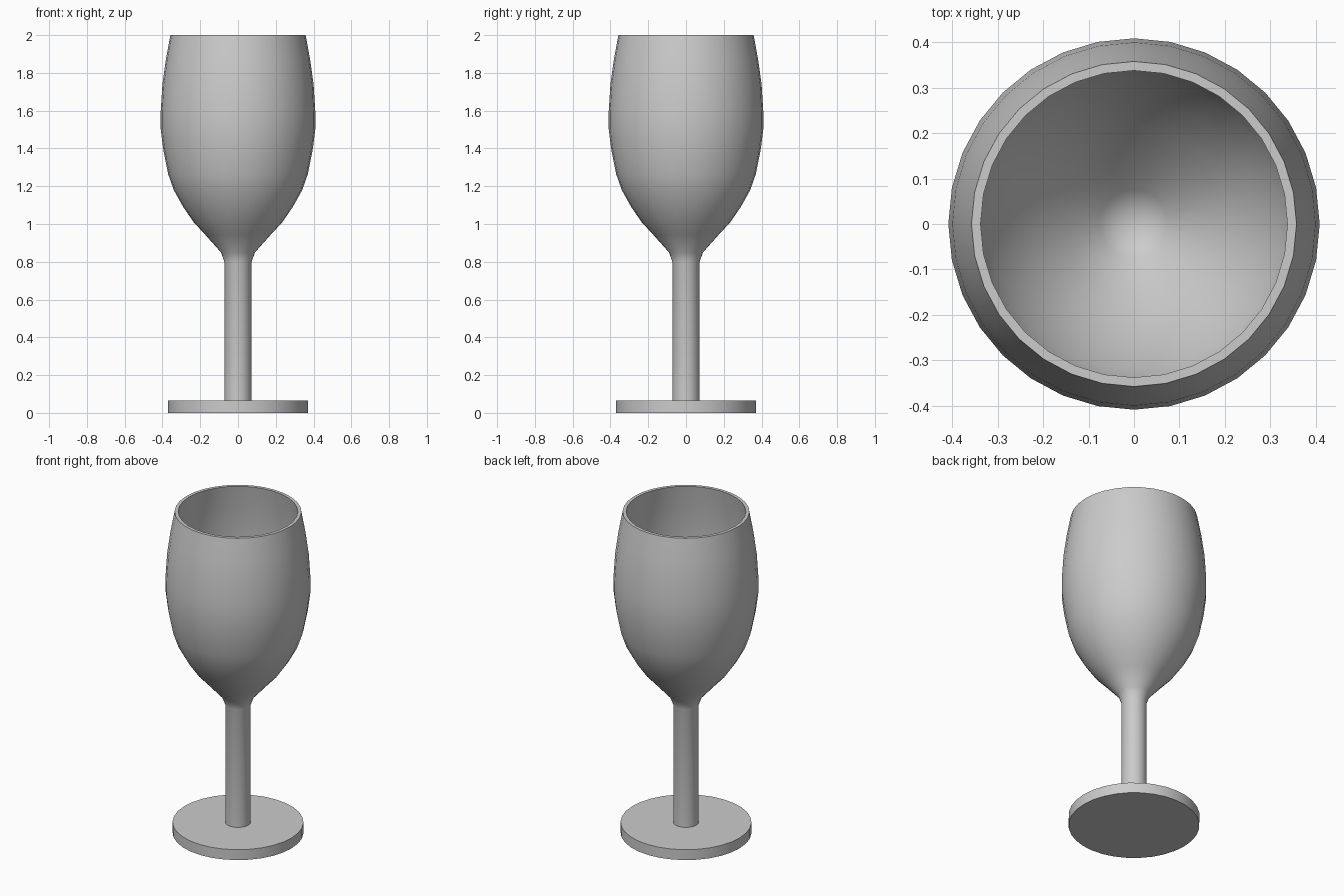
import bpy, bmesh, math

if "Cube" in bpy.data.objects:
    bpy.data.objects.remove(bpy.data.objects["Cube"], do_unlink=True)

SEGMENTS = 32

grey = bpy.data.materials.new("plain_grey")
grey.use_nodes = True
colour = (0.6, 0.6, 0.6, 1)
grey.diffuse_color = colour
grey.node_tree.nodes["Principled BSDF"].inputs["Base Color"].default_value = colour


def lathe(name, profile):
    """Turn a (radius, height) profile around z; open ends become flat caps."""
    bm = bmesh.new()
    rings = []
    for r, z in profile:
        angles = [2 * math.pi * i / SEGMENTS for i in range(SEGMENTS)]
        rings.append([bm.verts.new((r * math.cos(a), r * math.sin(a), z)) for a in angles])
    for low, high in zip(rings, rings[1:]):
        for i in range(SEGMENTS):
            j = (i + 1) % SEGMENTS
            bm.faces.new((low[i], low[j], high[j], high[i]))
    bm.faces.new(rings[0][::-1])
    bm.faces.new(rings[-1])
    bmesh.ops.recalc_face_normals(bm, faces=bm.faces)
    mesh = bpy.data.meshes.new(name)
    bm.to_mesh(mesh)
    bm.free()
    mesh.materials.append(grey)
    obj = bpy.data.objects.new(name, mesh)
    bpy.context.collection.objects.link(obj)
    bpy.ops.object.select_all(action='DESELECT')
    obj.select_set(True)
    bpy.context.view_layer.objects.active = obj
    bpy.ops.object.shade_smooth_by_angle(angle=math.radians(40))
    return obj


# Round foot
lathe("foot", [(0.37, 0), (0.37, 0.065)])

# Stem flowing into the bowl, over the rim and down the inside to a small floor
outside = [(0.072, 0.06), (0.072, 0.8), (0.09, 0.85), (0.175, 0.945),
           (0.235, 1.01), (0.29, 1.09), (0.34, 1.18), (0.37, 1.265),
           (0.395, 1.39), (0.409, 1.5), (0.409, 1.6), (0.4, 1.74),
           (0.382, 1.87), (0.358, 2)]
inside = [(0.338, 2), (0.361, 1.87), (0.378, 1.74), (0.387, 1.6),
          (0.387, 1.5), (0.374, 1.395), (0.349, 1.273), (0.32, 1.19),
          (0.272, 1.105), (0.218, 1.025), (0.16, 0.961), (0.075, 0.868),
          (0.035, 0.84)]
lathe("bowl_and_stem", outside + inside)
